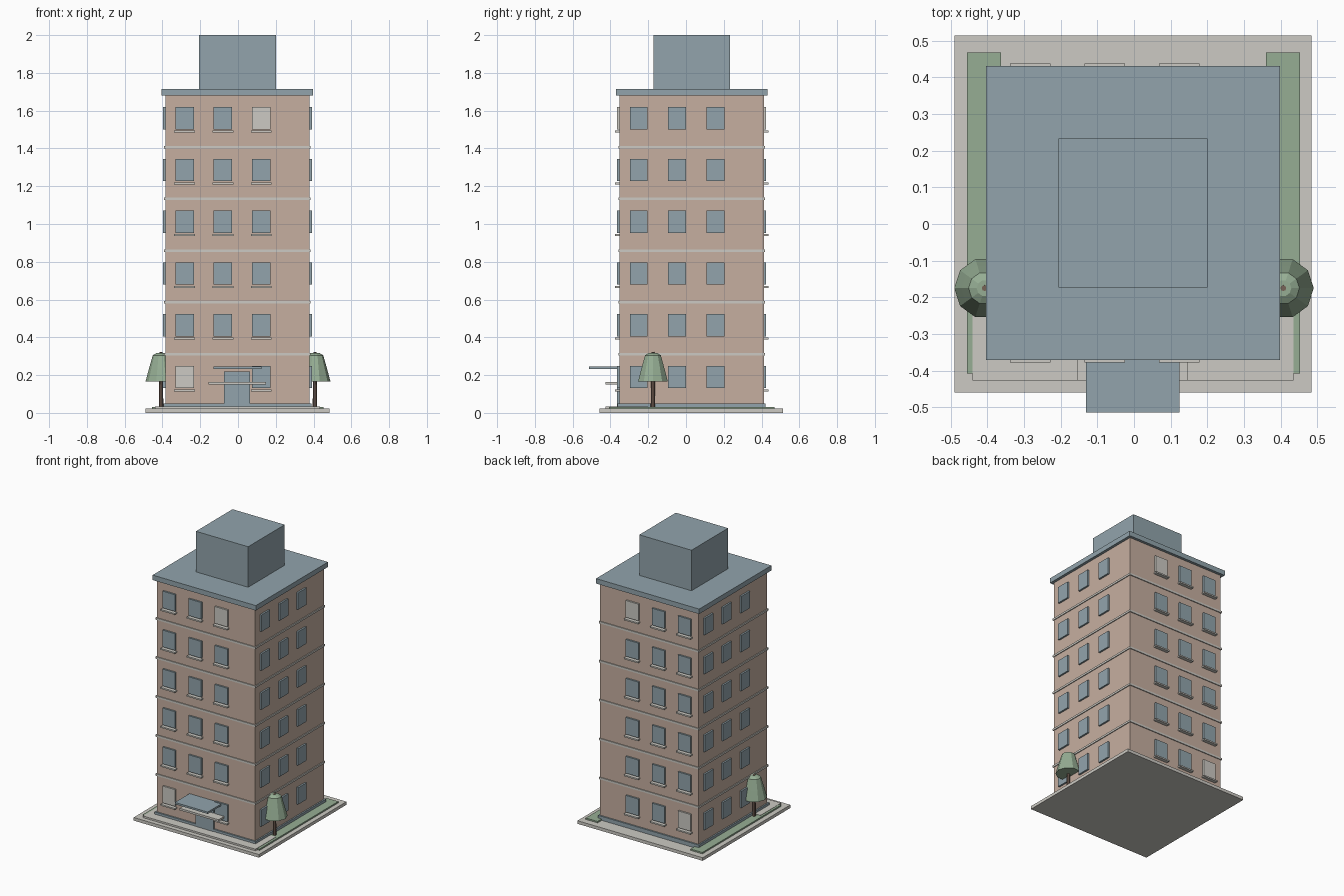
import bpy, bmesh, math
from mathutils import Matrix

cube = bpy.data.objects.get("Cube")
if cube:
    bpy.data.objects.remove(cube, do_unlink=True)


def material(name, rgb):
    """Flat material from an sRGB colour."""
    lin = [((c / 255 + 0.055) / 1.055) ** 2.4 for c in rgb] + [1]
    m = bpy.data.materials.new(name)
    m.use_nodes = True
    m.diffuse_color = lin
    m.node_tree.nodes["Principled BSDF"].inputs["Base Color"].default_value = lin
    return m


BRICK = material("warm_brick", (198, 175, 160))
SLATE = material("blue_slate", (146, 164, 172))
STONE = material("pale_stone", (204, 202, 195))
LEAF = material("leaf_green", (150, 174, 148))
BARK = material("bark_brown", (118, 98, 86))

CX, CY, HALF = -0.003, 0.03, 0.382   # tower centre and half width
PITCH = 0.274                        # storey height


def finish(name, bm, mat):
    mesh = bpy.data.meshes.new(name)
    bmesh.ops.recalc_face_normals(bm, faces=bm.faces)
    bm.to_mesh(mesh)
    bm.free()
    mesh.materials.append(mat)
    ob = bpy.data.objects.new(name, mesh)
    bpy.context.collection.objects.link(ob)
    return ob


def box(name, x, y, z, mat):
    """Box from (min, max) ranges on each axis."""
    bm = bmesh.new()
    size = Matrix.Diagonal((x[1] - x[0], y[1] - y[0], z[1] - z[0], 1))
    mid = Matrix.Translation((sum(x) / 2, sum(y) / 2, sum(z) / 2))
    bmesh.ops.create_cube(bm, size=1, matrix=mid @ size)
    return finish(name, bm, mat)


def square(name, half, z, mat):
    """Square slab centred on the tower."""
    return box(name, (CX - half, CX + half), (CY - half, CY + half), z, mat)


def lathe(name, profile, sides, x, y, mat):
    """Faceted solid of revolution from (radius, height) points."""
    bm = bmesh.new()
    rings = [[bm.verts.new((x + r * math.cos(math.tau * i / sides),
                            y + r * math.sin(math.tau * i / sides), z))
              for i in range(sides)] for r, z in profile]
    for a, b in zip(rings, rings[1:]):
        for i in range(sides):
            j = (i + 1) % sides
            bm.faces.new((a[i], a[j], b[j], b[i]))
    bm.faces.new(rings[0])
    bm.faces.new(rings[-1])
    return finish(name, bm, mat)


# Ground slab, front paving and lawns
box("ground_slab", (-0.49, 0.484), (-0.459, 0.514), (0, 0.022), STONE)
box("front_paving", (-0.44, 0.435), (-0.427, -0.2), (0.022, 0.034), STONE)
for side, x in (("right", (-0.455, -0.363)), ("left", (0.36, 0.452))):
    box(side + "_lawn", x, (-0.407, 0.468), (0.022, 0.032), LEAF)

# Tower, roof and rooftop block
square("tower_walls", HALF, (0.022, 1.69), BRICK)
square("plinth", HALF + 0.01, (0.022, 0.05), SLATE)
square("roof_slab", 0.401, (1.68, 1.715), SLATE)
square("rooftop_block", 0.203, (1.715, 2.0), SLATE)
for i in range(5):
    z = 0.311 + PITCH * i
    square(f"floor_band_{i + 1}", HALF + 0.006, (z - 0.007, z + 0.007), STONE)

# Windows on all four walls, with sills at front and back
columns = (-0.28, -0.077, 0.126)
for floor in range(6):
    z = 0.19 + PITCH * floor
    for col, off in enumerate(columns):
        pale = (floor, col) in ((0, 0), (5, 2))
        x = CX + off
        for wall, s in (("front", -1), ("back", 1)):
            if wall == "front" and floor == 0 and col == 1:
                continue
            face = CY + s * HALF

            def depth(d):
                return sorted((face - s * 0.01, face + s * d))

            tag = f"{floor + 1}_{col + 1}"
            box(f"{wall}_window_{tag}", (x - 0.049, x + 0.049), depth(0.012),
                (z - 0.059, z + 0.059), STONE if pale else SLATE)
            box(f"{wall}_sill_{tag}", (x - 0.055, x + 0.055), depth(0.025),
                (z - 0.076, z - 0.066), STONE)
        for wall, s in (("left", 1), ("right", -1)):
            y = CY + s * off
            face = CX + s * HALF
            box(f"{wall}_window_{floor + 1}_{col + 1}",
                sorted((face - s * 0.01, face + s * 0.012)),
                (y - 0.047, y + 0.047), (z - 0.059, z + 0.059), SLATE)

# Entrance: door, lower shelf and canopy
wall_y = CY - HALF
box("door", (-0.075, 0.063), (wall_y - 0.012, wall_y + 0.01), (0.034, 0.22), SLATE)
box("entrance_shelf", (-0.155, 0.147), (-0.427, wall_y), (0.15, 0.164), STONE)
box("canopy", (-0.131, 0.124), (-0.514, wall_y), (0.232, 0.245), SLATE)

# Trees beside the tower
for side, x in (("right", -0.407), ("left", 0.407)):
    lathe(side + "_tree_trunk", [(0.012, 0.022), (0.008, 0.322)], 8, x, -0.175, BARK)
    lathe(side + "_tree_crown", [(0.083, 0.165), (0.064, 0.235), (0.044, 0.305),
                                 (0.022, 0.318)], 10, x, -0.175, LEAF)
